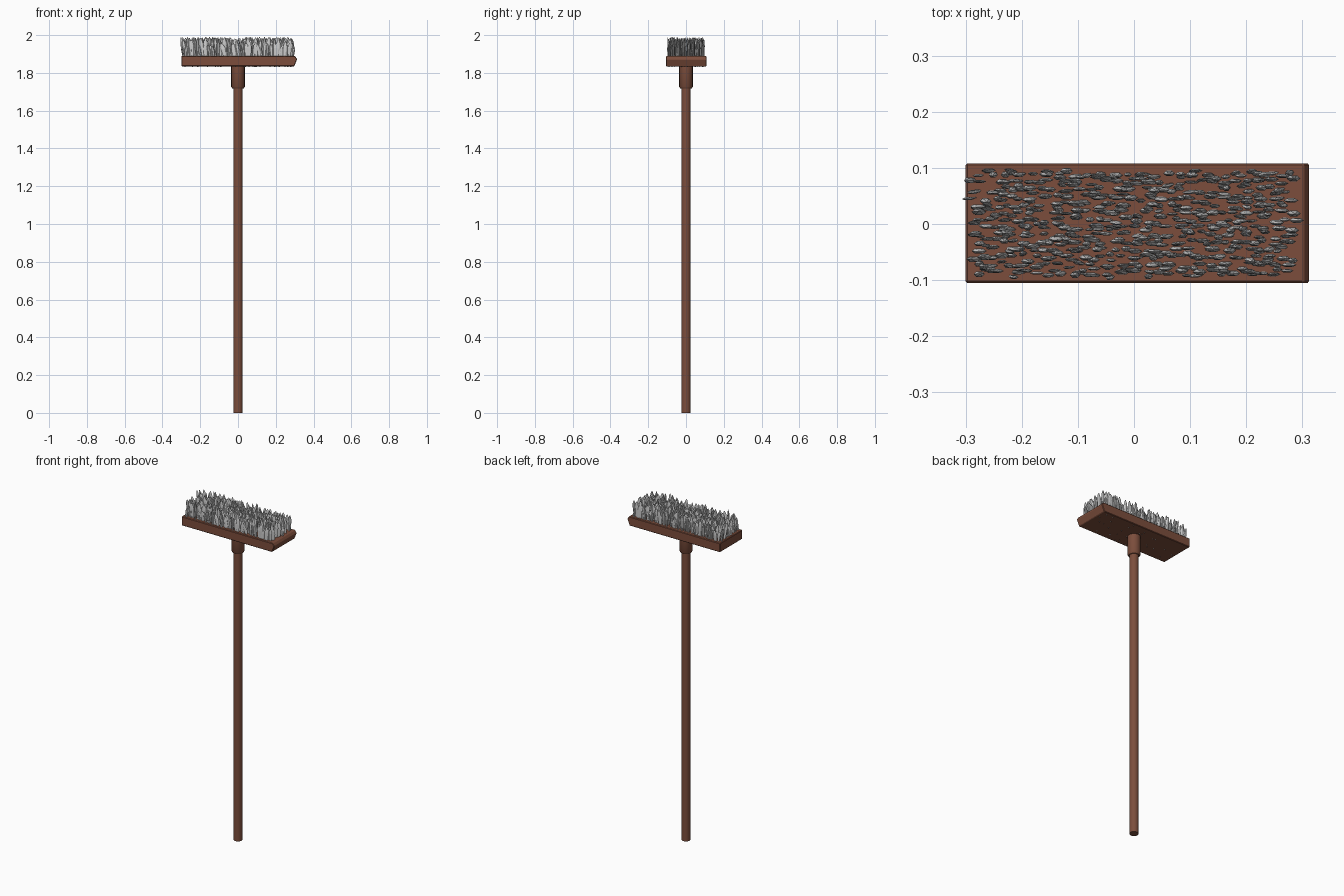
import bpy, bmesh, math, random
from mathutils import Vector

if "Cube" in bpy.data.objects:
    bpy.data.objects.remove(bpy.data.objects["Cube"])

random.seed(4)

wood = bpy.data.materials.new("brown_wood")
wood.diffuse_color = (0.20, 0.075, 0.045, 1)
wood.use_nodes = True
wood.node_tree.nodes["Principled BSDF"].inputs["Base Color"].default_value = wood.diffuse_color


def make_object(name, bm, mat=None, smooth=False):
    bmesh.ops.recalc_face_normals(bm, faces=bm.faces)
    me = bpy.data.meshes.new(name)
    bm.to_mesh(me)
    bm.free()
    ob = bpy.data.objects.new(name, me)
    bpy.context.collection.objects.link(ob)
    if mat:
        me.materials.append(mat)
    if smooth:
        bpy.ops.object.select_all(action='DESELECT')
        ob.select_set(True)
        bpy.context.view_layer.objects.active = ob
        bpy.ops.object.shade_smooth_by_angle(angle=math.radians(40))
    return ob


def skin(bm, rings):
    """Join successive rings of points into a capped tube."""
    vs = [[bm.verts.new(p) for p in r] for r in rings]
    n = len(vs[0])
    for a, b in zip(vs, vs[1:]):
        for i in range(n):
            j = (i + 1) % n
            bm.faces.new((a[i], a[j], b[j], b[i]))
    bm.faces.new(vs[0][::-1])
    bm.faces.new(vs[-1])


def ellipse(c, rx, ry, n):
    return [Vector(c) + Vector((rx * math.cos(2 * math.pi * i / n),
                                ry * math.sin(2 * math.pi * i / n), 0)) for i in range(n)]


def lathe(name, profile, n=16):
    bm = bmesh.new()
    skin(bm, [ellipse((0, 0, z), r, r, n) for r, z in profile])
    return make_object(name, bm, wood, True)


# Pole and the collar that holds it
lathe("handle", [(0.025, 0), (0.025, 1.76)])
lathe("socket", [(0.030, 1.718), (0.036, 1.727), (0.036, 1.84)])

# Head block with a slightly pointed right end
bm = bmesh.new()
profile = [(-0.30, 1.835), (0.298, 1.835), (0.313, 1.872), (0.302, 1.889), (-0.30, 1.889)]
skin(bm, [[(x, y, z) for x, z in profile] for y in (-0.105, 0.108)])
bmesh.ops.bevel(bm, geom=bm.edges[:], offset=0.003, segments=1, affect='EDGES')
make_object("head_block", bm, wood)

# Bristle clumps: flat blades, widest above the middle, with leaning tips
bm = bmesh.new()
cols, rows = 40, 14
for i in range(cols):
    for j in range(rows):
        x = -0.284 + 0.568 * (i + random.uniform(0, 1)) / cols
        y = -0.094 + 0.19 * (j + random.uniform(0.1, 0.9)) / rows
        base = 1.832 if random.random() < 0.05 else random.uniform(1.845, 1.875)
        top = random.uniform(1.94, 1.99)
        w, t = random.uniform(0.007, 0.014), random.uniform(0.003, 0.006)
        lean = random.uniform(-0.022, 0.014)
        sway = random.uniform(-0.006, 0.006)
        rings = []
        for f, k in ((0, 0.25), (0.35, 0.75), (0.72, 1.0), (0.9, 0.65), (1, 0.12)):
            c = (x + lean * f, y + sway * f, base + (top - base) * f)
            rings.append(ellipse(c, w * k, t * k, 6))
        skin(bm, rings)
make_object("bristles", bm)
